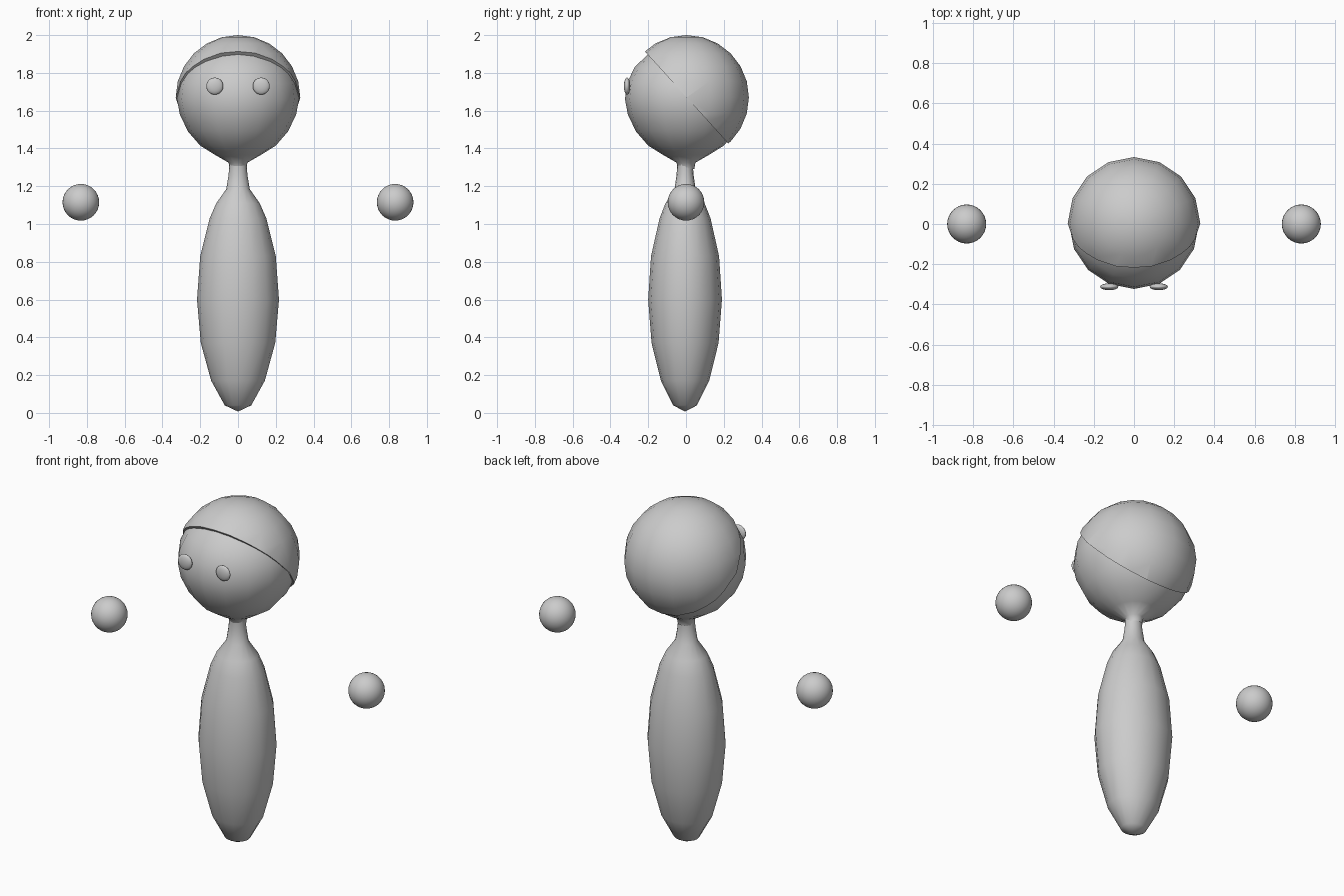
import bpy, bmesh, math
from mathutils import Vector, Matrix

if "Cube" in bpy.data.objects:
    bpy.data.objects.remove(bpy.data.objects["Cube"])

grey = bpy.data.materials.new("plain grey")
grey.diffuse_color = (0.6, 0.6, 0.6, 1)
grey.use_nodes = True
grey.node_tree.nodes["Principled BSDF"].inputs["Base Color"].default_value = grey.diffuse_color


def finish(name, bm, angle=60):
    bmesh.ops.recalc_face_normals(bm, faces=bm.faces[:])
    me = bpy.data.meshes.new(name)
    bm.to_mesh(me)
    bm.free()
    me.materials.append(grey)
    ob = bpy.data.objects.new(name, me)
    bpy.context.collection.objects.link(ob)
    bpy.ops.object.select_all(action='DESELECT')
    ob.select_set(True)
    bpy.context.view_layer.objects.active = ob
    bpy.ops.object.shade_smooth_by_angle(angle=math.radians(angle))
    return ob


def lathe(name, profile, sides=16, y_scale=1.0, y_off=0.0):
    bm = bmesh.new()
    vs = [bm.verts.new((r, 0, z)) for r, z in profile]
    es = [bm.edges.new(p) for p in zip(vs, vs[1:])]
    bmesh.ops.spin(bm, geom=vs + es, cent=(0, 0, 0), axis=(0, 0, 1),
                   angle=math.tau, steps=sides, use_duplicate=False)
    bmesh.ops.remove_doubles(bm, verts=bm.verts[:], dist=0.0005)
    for v in bm.verts:
        v.co.y = v.co.y * y_scale + y_off
    return finish(name, bm)


def ellipsoid(name, loc, size, segs, rings):
    bm = bmesh.new()
    bmesh.ops.create_uvsphere(bm, u_segments=segs, v_segments=rings, radius=1,
                              matrix=Matrix.LocRotScale(Vector(loc), None, Vector(size)))
    return finish(name, bm)


# slim oval body with neck
lathe("body", [(0, 0.007), (0.07, 0.04), (0.142, 0.17), (0.197, 0.37),
               (0.217, 0.6), (0.2, 0.83), (0.15, 1.03), (0.115, 1.11),
               (0.062, 1.185), (0.05, 1.26), (0.046, 1.31), (0.05, 1.34)],
      y_scale=0.9, y_off=-0.005)

# face and underside of the head, tapering into the neck
lathe("head", [(0.044, 1.29), (0.05, 1.325), (0.12, 1.365), (0.2, 1.415),
               (0.265, 1.49), (0.308, 1.58), (0.323, 1.66), (0.313, 1.745),
               (0.272, 1.83), (0.19, 1.91), (0.1, 1.95), (0, 1.965)])

# hair cap over the top and back, cut along a slanted hairline
centre = Vector((0, 0.003, 1.67))
bm = bmesh.new()
bmesh.ops.create_uvsphere(bm, u_segments=16, v_segments=12, radius=0.33)
bmesh.ops.bisect_plane(bm, geom=bm.verts[:] + bm.edges[:] + bm.faces[:],
                       plane_co=(0, 0, 0), plane_no=(0, 0.74, 0.67), clear_inner=True)
rim = [e for e in bm.edges if e.is_boundary]
new = bmesh.ops.extrude_edge_only(bm, edges=rim)["geom"]
for v in new:
    if isinstance(v, bmesh.types.BMVert):
        v.co *= 0.9
bmesh.ops.translate(bm, verts=bm.verts[:], vec=centre)
finish("hair_cap", bm)

# floating hands and flat oval eyes
for side, s in (("left", 1), ("right", -1)):
    ellipsoid(side + "_hand", (s * 0.832, 0, 1.115), (0.097,) * 3, 32, 16)
    ellipsoid(side + "_eye", (s * 0.123, -0.312, 1.73), (0.045, 0.017, 0.045), 24, 12)
